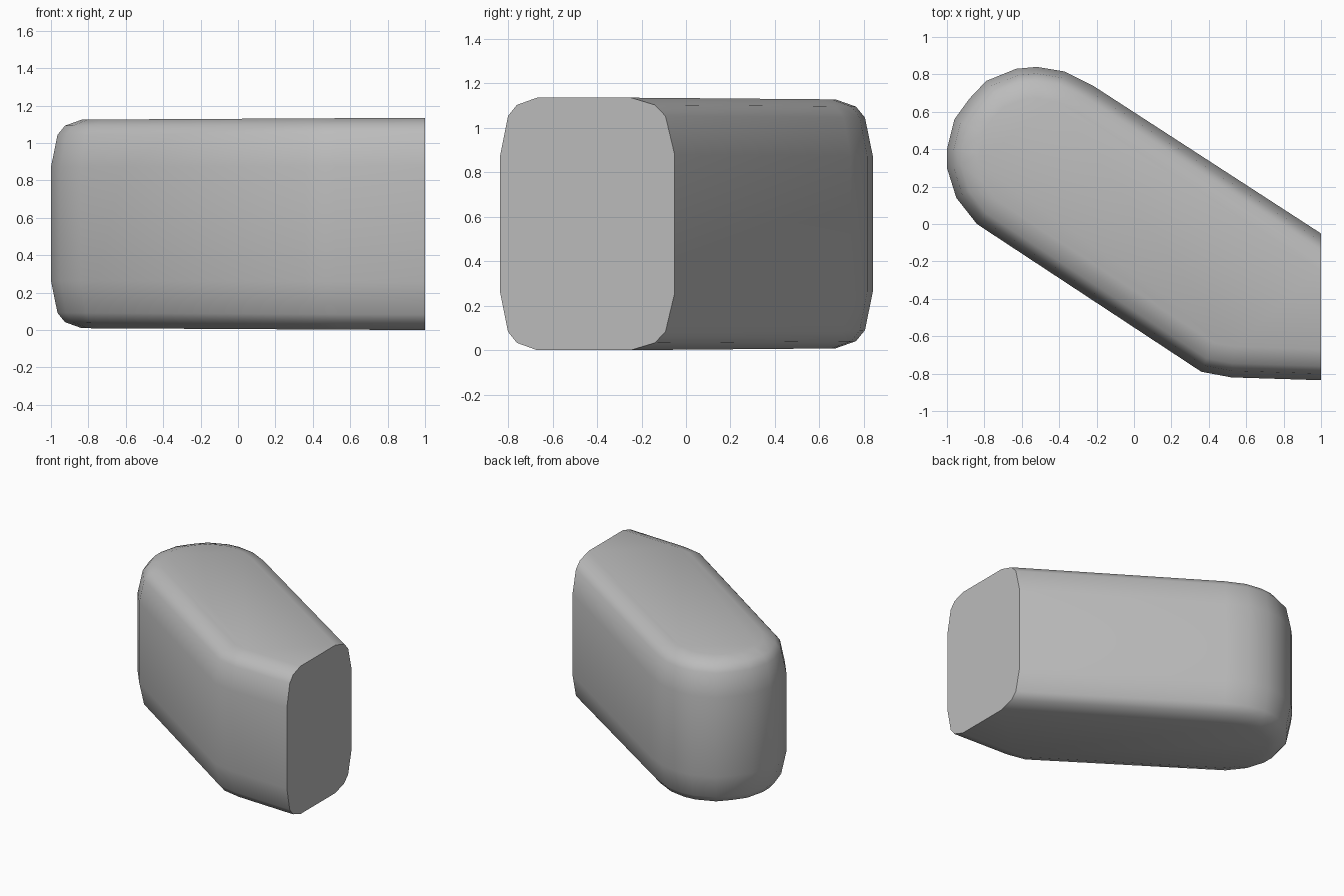
import bpy
import bmesh
import math
from mathutils import Vector

cube = bpy.data.objects.get("Cube")
if cube:
    bpy.data.objects.remove(cube, do_unlink=True)

# Counter-clockwise plan outline, running past the flat cut end
OUTLINE = [Vector(p) for p in (
    (1.4, -0.31), (-0.22, 0.74), (-0.37, 0.815), (-0.52, 0.84), (-0.63, 0.83),
    (-0.79, 0.765), (-0.88, 0.67), (-0.96, 0.56), (-1, 0.4), (-1, 0.3),
    (-0.95, 0.14), (-0.84, 0), (0.36, -0.79), (0.52, -0.82), (1.4, -0.848))]
# Rounded rim: height above the middle, inset of the outline
RIM = [(0.31, 0), (0.485, 0.035), (0.535, 0.075), (0.5675, 0.165)]
MIDDLE = 0.5675
CUT_X = 1.0


def inset(points, distance):
    """Move every side of the outline inwards by the same distance."""
    result = []
    for i, p in enumerate(points):
        before = (p - points[i - 1]).normalized()
        after = (points[(i + 1) % len(points)] - p).normalized()
        n1 = Vector((-before.y, before.x))
        n2 = Vector((-after.y, after.x))
        result.append(p + (n1 + n2) * distance / (1 + n1.dot(n2)))
    return result


# Body: stacked rings, slightly lower towards the rounded end
bm = bmesh.new()
for height, distance in RIM:
    for p in inset(OUTLINE, distance):
        h = height * (1 - 0.0095 * (CUT_X - p.x))
        for side in (-1, 1):
            bm.verts.new((p.x, p.y, MIDDLE + side * h))
hull = bmesh.ops.convex_hull(bm, input=bm.verts[:])
loose = [v for v in bm.verts if not v.link_faces]
bmesh.ops.delete(bm, geom=loose, context='VERTS')

# Flat cut end
cut = bmesh.ops.bisect_plane(bm, geom=bm.verts[:] + bm.edges[:] + bm.faces[:],
                             plane_co=(CUT_X, 0, 0), plane_no=(1, 0, 0),
                             clear_outer=True)
rim = [e for e in cut["geom_cut"] if isinstance(e, bmesh.types.BMEdge)]
bmesh.ops.holes_fill(bm, edges=rim, sides=0)
bmesh.ops.dissolve_limit(bm, angle_limit=math.radians(0.5),
                         verts=bm.verts[:], edges=bm.edges[:])
bmesh.ops.recalc_face_normals(bm, faces=bm.faces[:])

mesh = bpy.data.meshes.new("rounded_block")
bm.to_mesh(mesh)
bm.free()
block = bpy.data.objects.new("rounded_block", mesh)
bpy.context.collection.objects.link(block)

# Plain grey
grey = bpy.data.materials.new("plain_grey")
grey.use_nodes = True
colour = (0.5, 0.5, 0.5, 1)
grey.diffuse_color = colour
for node in grey.node_tree.nodes:
    if node.type == 'BSDF_PRINCIPLED':
        node.inputs["Base Color"].default_value = colour
mesh.materials.append(grey)

# Smooth sides with a crisp cut end
bpy.ops.object.select_all(action='DESELECT')
block.select_set(True)
bpy.context.view_layer.objects.active = block
bpy.ops.object.shade_smooth_by_angle(angle=math.radians(35))
